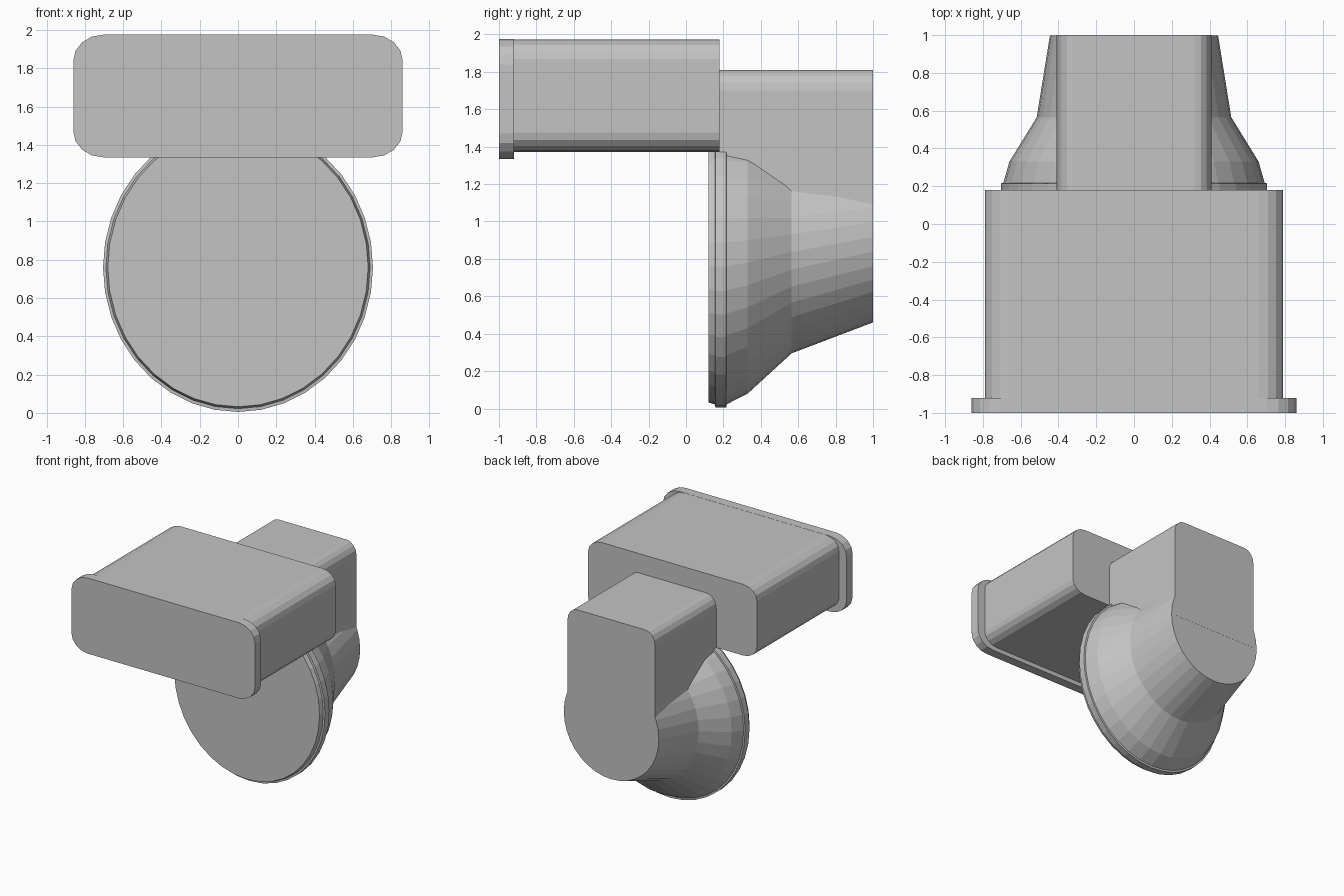
import bpy
import bmesh
from math import sin, cos, pi

cube = bpy.data.objects.get("Cube")
if cube:
    bpy.data.objects.remove(cube)

grey = bpy.data.materials.new("plain grey")
grey.use_nodes = True
COLOUR = (0.55, 0.55, 0.55, 1)
grey.diffuse_color = COLOUR
grey.node_tree.nodes["Principled BSDF"].inputs["Base Color"].default_value = COLOUR


def loft(name, rings):
    """Skin a closed solid through rings of points with equal counts."""
    bm = bmesh.new()
    loops = [[bm.verts.new(p) for p in ring] for ring in rings]
    n = len(loops[0])
    for a, b in zip(loops, loops[1:]):
        for i in range(n):
            j = (i + 1) % n
            bm.faces.new((a[i], a[j], b[j], b[i]))
    bm.faces.new(loops[0])
    bm.faces.new(loops[-1])
    bmesh.ops.recalc_face_normals(bm, faces=bm.faces)
    mesh = bpy.data.meshes.new(name)
    bm.to_mesh(mesh)
    bm.free()
    mesh.materials.append(grey)
    obj = bpy.data.objects.new(name, mesh)
    bpy.context.collection.objects.link(obj)
    return obj


def rounded_outline(half, low, high, rx, rz, round_bottom=True, steps=4):
    """Rectangle in x and z with rounded corners."""
    points = []
    for corner, (sx, top) in enumerate(((1, 1), (-1, 1), (-1, 0), (1, 0))):
        if not top and not round_bottom:
            points.append((sx * half, low))
            continue
        cx = sx * (half - rx)
        cz = high - rz if top else low + rz
        for k in range(steps + 1):
            a = (corner + k / steps) * pi / 2
            points.append((cx + rx * cos(a), cz + rz * sin(a)))
    return points


def prism(name, outline, front, back):
    return loft(name, [[(x, y, z) for x, z in outline] for y in (front, back)])


# Wide box and the flange on its front
prism("front_flange", rounded_outline(0.86, 1.335, 1.975, 0.155, 0.135), -1, -0.92)
prism("main_box", rounded_outline(0.79, 1.372, 1.974, 0.13, 0.105), -0.93, 0.18)

# Upright block behind it, running down into the funnel
prism("rear_block", rounded_outline(0.41, 0.92, 1.81, 0.09, 0.11, False), 0.17, 1)

# Oval funnel with a rim: y, half width, half height, centre height
profile = [
    (0.12, 0.68, 0.728, 0.76),
    (0.155, 0.69, 0.738, 0.76),
    (0.157, 0.705, 0.755, 0.76),
    (0.215, 0.705, 0.755, 0.76),
    (0.217, 0.692, 0.738, 0.76),
    (0.33, 0.66, 0.70, 0.78),
    (0.565, 0.515, 0.542, 0.837),
    (0.999, 0.445, 0.457, 0.917),
]
SIDES = 36
loft("oval_funnel", [
    [(rx * cos(2 * pi * i / SIDES), y, cz + rz * sin(2 * pi * i / SIDES))
     for i in range(SIDES)]
    for y, rx, rz, cz in profile])
